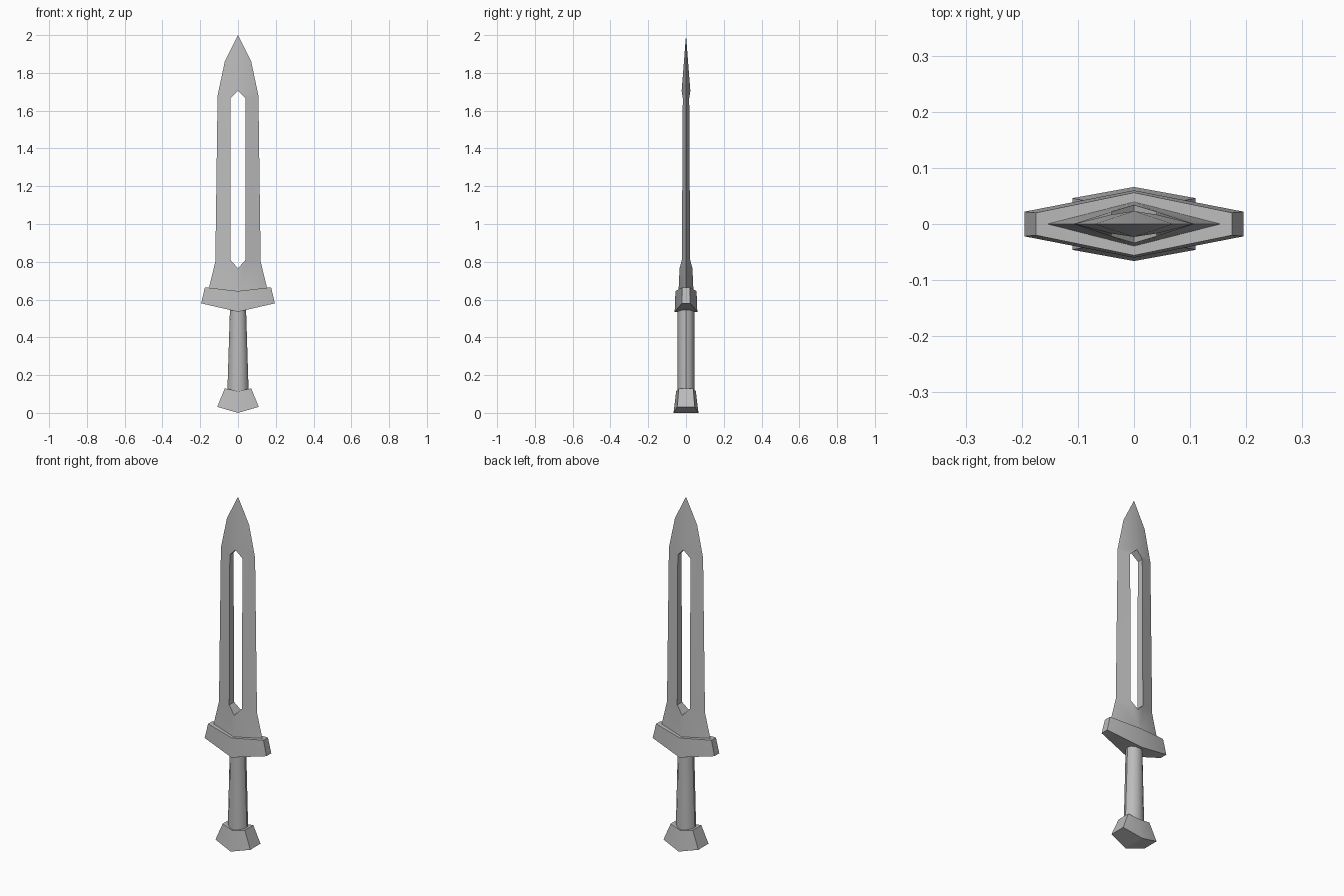
import bpy, bmesh, math

cube = bpy.data.objects.get("Cube")
if cube:
    bpy.data.objects.remove(cube, do_unlink=True)

steel = bpy.data.materials.new("grey_steel")
steel.use_nodes = True
GREY = (0.5, 0.5, 0.5, 1)
steel.diffuse_color = GREY
steel.node_tree.nodes["Principled BSDF"].inputs["Base Color"].default_value = GREY


def finish(obj):
    """Apply modifiers, colour the part and smooth its shallow edges."""
    obj.data.materials.append(steel)
    bpy.ops.object.select_all(action="DESELECT")
    obj.select_set(True)
    bpy.context.view_layer.objects.active = obj
    for mod in list(obj.modifiers):
        bpy.ops.object.modifier_apply(modifier=mod.name)
    bpy.ops.object.shade_smooth_by_angle(angle=math.radians(32))


def mirrored_part(name, points, faces):
    """Build the front left quarter from named points, mirrored in x and y."""
    keys = list(points)
    mesh = bpy.data.meshes.new(name)
    mesh.from_pydata([points[k] for k in keys], [],
                     [[keys.index(k) for k in f.split()] for f in faces])
    obj = bpy.data.objects.new(name, mesh)
    bpy.context.collection.objects.link(obj)
    mod = obj.modifiers.new("mirror", "MIRROR")
    mod.use_axis = (True, True, False)
    mod.merge_threshold = 0.0005
    finish(obj)


def peaked_block(name, bottom, top):
    """Lozenge block; each level is (half width, mid depth, end depth, mid z, end z)."""
    points = {}
    for level, (x, ym, ye, zm, ze) in (("b", bottom), ("t", top)):
        points[level + "_mid"] = (0, -ym, zm)
        points[level + "_end"] = (x, -ye, ze)
        points[level + "_mid_in"] = (0, 0, zm)
        points[level + "_end_in"] = (x, 0, ze)
    mirrored_part(name, points, [
        "b_mid b_end t_end t_mid",
        "b_end b_end_in t_end_in t_end",
        "b_mid_in b_end_in b_end b_mid",
        "t_mid t_end t_end_in t_mid_in"])


# Pommel and crossguard
peaked_block("pommel", (0.11, 0.066, 0.046, 0.0, 0.032), (0.07, 0.052, 0.038, 0.115, 0.13))
peaked_block("crossguard", (0.195, 0.06, 0.022, 0.535, 0.58), (0.175, 0.056, 0.02, 0.645, 0.665))

# Grip, narrowing in width towards the guard
bm = bmesh.new()
bmesh.ops.create_cone(bm, cap_ends=True, segments=12, radius1=1, radius2=1, depth=1)
for v in bm.verts:
    low = v.co.z < 0
    v.co.x *= 0.057 if low else 0.042
    v.co.y *= 0.044
    v.co.z = 0.09 if low else 0.57
mesh = bpy.data.meshes.new("grip")
bm.to_mesh(mesh)
bm.free()
grip = bpy.data.objects.new("grip", mesh)
bpy.context.collection.objects.link(grip)
finish(grip)

# Blade: diamond section with a pointed slot through the middle
blade = {
    "base_ridge": (0, -0.04, 0.635), "base_edge": (0.158, 0, 0.645),
    "low_edge": (0.12, 0, 0.80), "high_edge": (0.108, 0, 1.68),
    "tip_edge": (0.07, 0, 1.86), "tip": (0, 0, 2.0),
    "slot_foot": (0, -0.034, 0.765), "slot_low": (0.04, -0.022, 0.81),
    "slot_high": (0.04, -0.017, 1.665), "slot_peak": (0, -0.023, 1.705),
}
for key in ("slot_foot", "slot_low", "slot_high", "slot_peak"):
    x, y, z = blade[key]
    blade[key + "_in"] = (x, 0, z)
mirrored_part("blade", blade, [
    "base_ridge base_edge low_edge",
    "base_ridge low_edge slot_low slot_foot",
    "slot_low low_edge high_edge slot_high",
    "slot_peak slot_high high_edge",
    "slot_peak high_edge tip_edge",
    "slot_peak tip_edge tip",
    "slot_foot slot_low slot_low_in slot_foot_in",
    "slot_low slot_high slot_high_in slot_low_in",
    "slot_high slot_peak slot_peak_in slot_high_in"])
